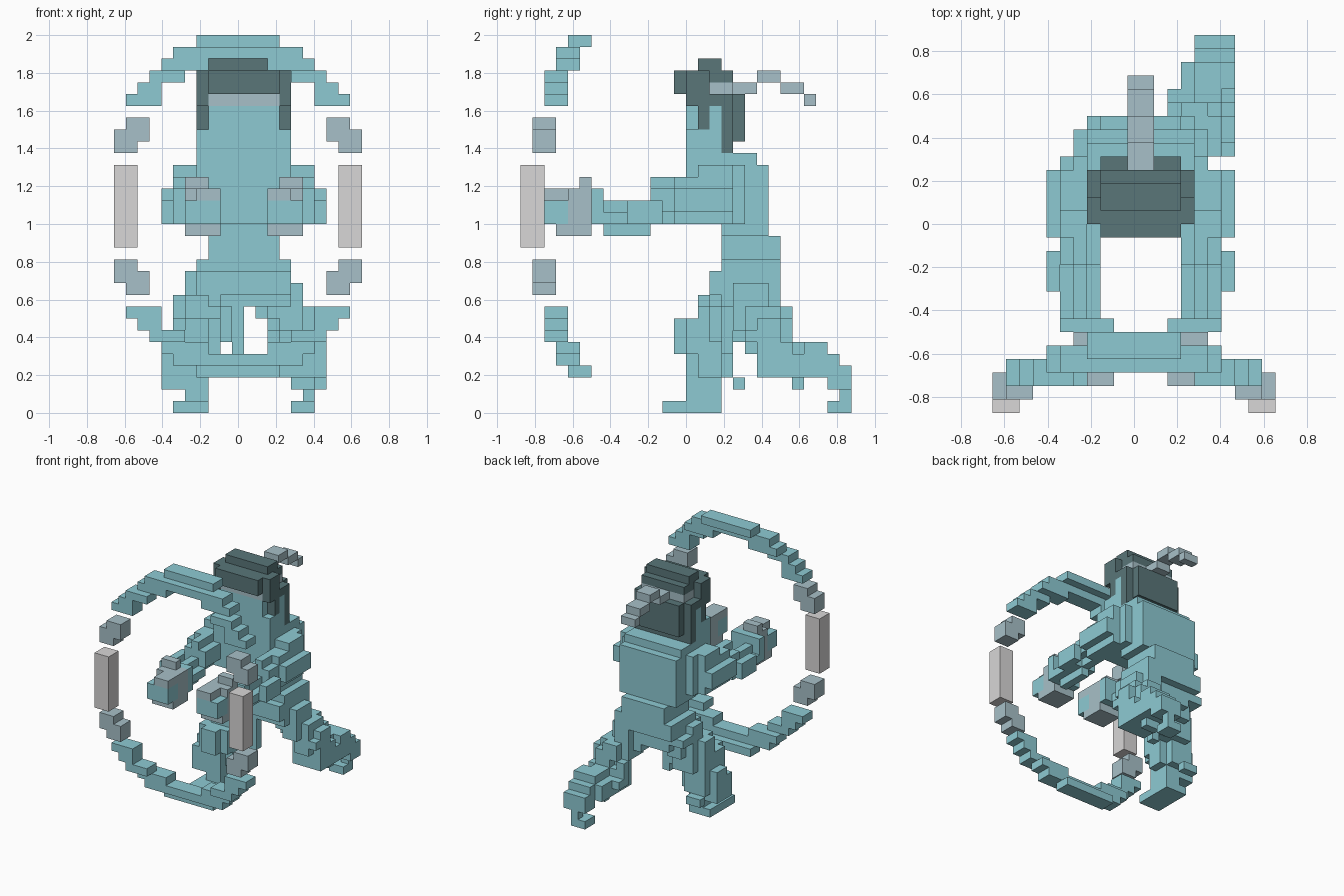
import bpy
import bmesh
from itertools import product
from mathutils import Vector

default_cube = bpy.data.objects.get("Cube")
if default_cube:
    bpy.data.objects.remove(default_cube, do_unlink=True)

UNIT = 1 / 16                        # edge of one block
ORIGIN = Vector((-10.5, -14, 0))     # grid corner, in blocks
BODY, RING = 22, 21                  # mirror sums for body and ring

occupied = {}                        # block cell -> part name
part_material = {}


def make_material(name, red, green, blue):
    mat = bpy.data.materials.new(name)
    mat.use_nodes = True
    color = (red, green, blue, 1)
    mat.diffuse_color = color
    shader = next(n for n in mat.node_tree.nodes if n.type == 'BSDF_PRINCIPLED')
    shader.inputs["Base Color"].default_value = color
    shader.inputs["Roughness"].default_value = 0.8
    return mat


teal = make_material("teal", 0.27, 0.59, 0.65)
dark = make_material("dark slate", 0.1, 0.18, 0.19)
slate = make_material("pale slate", 0.39, 0.53, 0.58)
grey = make_material("light grey", 0.69, 0.68, 0.68)


def fill(name, material, boxes, mirror=None, limb_axis=None):
    """Claim free cells for a part; each box is x0, x1, y0, y1, z0, z1.
    With a limb axis, the box edges running along it are cut away."""
    part_material[name] = material
    for x0, x1, y0, y1, z0, z1 in boxes:
        spans = [(x0, x1)]
        if mirror:
            spans.append((mirror - x1, mirror - x0))
        for start, end in spans:
            ranges = [range(start, end), range(y0, y1), range(z0, z1)]
            for cell in product(*ranges):
                edges = [c in (r[0], r[-1]) for axis, (c, r)
                         in enumerate(zip(cell, ranges)) if axis != limb_axis]
                if limb_axis is None or not all(edges):
                    occupied.setdefault(cell, name)


def fill_pair(name, material, boxes, limb_axis=None):
    """Same part on the right side and mirrored on the left."""
    fill("right_" + name, material, boxes, limb_axis=limb_axis)
    flipped = [(BODY - b[1], BODY - b[0], *b[2:]) for b in boxes]
    fill("left_" + name, material, flipped, limb_axis=limb_axis)


def up_and_down(boxes):
    """Add the copy below the ring's middle height."""
    return boxes + [(*b[:4], 35 - b[5], 35 - b[4]) for b in boxes]


# Floating ring: teal arcs, slate joints and grey side bars
fill("ring_arcs", teal, up_and_down([
    (7, 14, 4, 6, 31, 32),
    (5, 16, 3, 5, 30, 31),
    (4, 8, 3, 5, 29, 30),
    (3, 6, 2, 4, 28, 29),
    (2, 4, 2, 4, 27, 28),
    (1, 4, 2, 4, 26, 27),
]), RING)
fill("ring_joints", slate, up_and_down([
    (1, 3, 1, 3, 24, 25),
    (0, 3, 1, 3, 23, 24),
    (0, 2, 1, 3, 22, 23),
]), RING)
fill("ring_side_bars", grey, [(0, 2, 0, 2, 14, 21)], RING)

# Head: ears, band with trailing tail, hair, face
fill("ears", teal, [(7, 8, 16, 17, 24, 26)], BODY)
fill("headband", slate, [
    (8, 14, 14, 15, 26, 27),
    (8, 14, 16, 18, 27, 28),
    (10, 12, 18, 20, 27, 28),
    (10, 12, 20, 22, 28, 29),
    (10, 12, 22, 24, 27, 28),
    (10, 12, 24, 25, 26, 27),
])
fill("hair", dark, [
    (8, 14, 15, 17, 29, 30),
    (8, 14, 13, 18, 27, 29),
    (7, 15, 14, 16, 27, 29),
    (7, 15, 14, 18, 26, 27),
    (7, 8, 15, 18, 24, 26),
    (14, 15, 15, 18, 24, 26),
    (7, 15, 17, 18, 22, 26),
    (8, 14, 18, 19, 23, 27),
])
fill("face", teal, [(8, 14, 14, 17, 24, 26), (7, 15, 14, 17, 22, 24)])

# Hands: slate gloves over teal fists
fill_pair("glove", slate, [
    (7, 9, 2, 4, 18, 19),
    (6, 9, 4, 6, 15, 19),
    (6, 9, 3, 4, 15, 16),
    (6, 8, 5, 6, 19, 20),
])
fill_pair("fist", teal, [(6, 9, 2, 4, 16, 18)])

# Arms reaching forward
fill_pair("wrist", teal, [(5, 9, 6, 7, 16, 19)])
fill_pair("elbow", teal, [(4, 5, 9, 12, 16, 18)])
fill_pair("arm", teal, [
    (5, 8, 7, 11, 15, 18),
    (5, 8, 11, 15, 16, 20),
    (4, 8, 13, 18, 16, 20),
], limb_axis=1)

# Torso
fill("torso", teal, [
    (7, 15, 14, 20, 20, 22),
    (7, 15, 14, 21, 16, 21),
    (6, 16, 15, 19, 16, 21),
    (5, 17, 15, 18, 17, 21),
    (7, 15, 17, 21, 15, 16),
    (8, 14, 17, 21, 14, 15),
    (8, 14, 17, 22, 12, 15),
])
fill("hips", teal, [
    (7, 15, 17, 22, 11, 13),
    (6, 16, 18, 21, 10, 11),
    (7, 15, 16, 21, 10, 12),
    (8, 14, 17, 21, 9, 11),
])
fill("sash", teal, [(10, 11, 17, 18, 5, 9)])

# Bent front leg
fill("right_thigh", teal, [
    (6, 10, 16, 20, 8, 12),
    (5, 9, 15, 19, 7, 10),
    (5, 10, 15, 19, 6, 9),
    (5, 9, 13, 17, 5, 8),
    (4, 9, 14, 18, 3, 6),
], limb_axis=2)
fill("right_shin", teal, [
    (4, 8, 14, 17, 2, 5),
    (5, 8, 16, 18, 3, 5),
    (5, 7, 18, 19, 2, 3),
    (6, 8, 14, 17, 1, 2),
    (5, 8, 12, 17, 0, 1),
])

# Stretched back leg
fill("left_thigh", teal, [
    (12, 16, 17, 22, 9, 11),
    (12, 17, 18, 22, 8, 9),
    (13, 17, 18, 23, 7, 9),
    (14, 18, 19, 23, 5, 8),
    (14, 18, 20, 24, 4, 6),
], limb_axis=2)
fill("left_knee", teal, [
    (17, 18, 19, 20, 6, 7),
    (13, 14, 22, 23, 5, 7),
    (13, 14, 22, 24, 4, 5),
])
fill("left_shin", teal, [
    (14, 18, 20, 23, 3, 5),
    (14, 18, 23, 26, 3, 5),
    (15, 18, 24, 26, 5, 6),
    (15, 17, 23, 24, 2, 3),
    (15, 18, 26, 27, 2, 5),
    (15, 18, 27, 28, 2, 4),
    (16, 17, 27, 28, 1, 2),
    (15, 17, 26, 28, 0, 1),
])


def build_part(name, cells):
    """Skin the cells, leaving out faces that touch any other block."""
    bm = bmesh.new()
    axes = [Vector(row) for row in ((1, 0, 0), (0, 1, 0), (0, 0, 1))]
    for cell in cells:
        center = Vector(cell) + Vector((0.5, 0.5, 0.5)) + ORIGIN
        for index, axis in enumerate(axes):
            u, v = axes[index - 2], axes[index - 1]
            for side in (-1, 1):
                neighbour = list(cell)
                neighbour[index] += side
                if tuple(neighbour) in occupied:
                    continue
                loop = [(-1, -1), (1, -1), (1, 1), (-1, 1)][::side]
                corners = [center + (axis * side + u * a + v * b) / 2
                           for a, b in loop]
                bm.faces.new([bm.verts.new(p * UNIT) for p in corners])
    bmesh.ops.remove_doubles(bm, verts=bm.verts, dist=UNIT / 100)
    bmesh.ops.dissolve_limit(bm, angle_limit=0.01, verts=bm.verts, edges=bm.edges)
    mesh = bpy.data.meshes.new(name)
    bm.to_mesh(mesh)
    bm.free()
    mesh.materials.append(part_material[name])
    bpy.context.collection.objects.link(bpy.data.objects.new(name, mesh))


for part in part_material:
    build_part(part, [c for c, owner in occupied.items() if owner == part])
